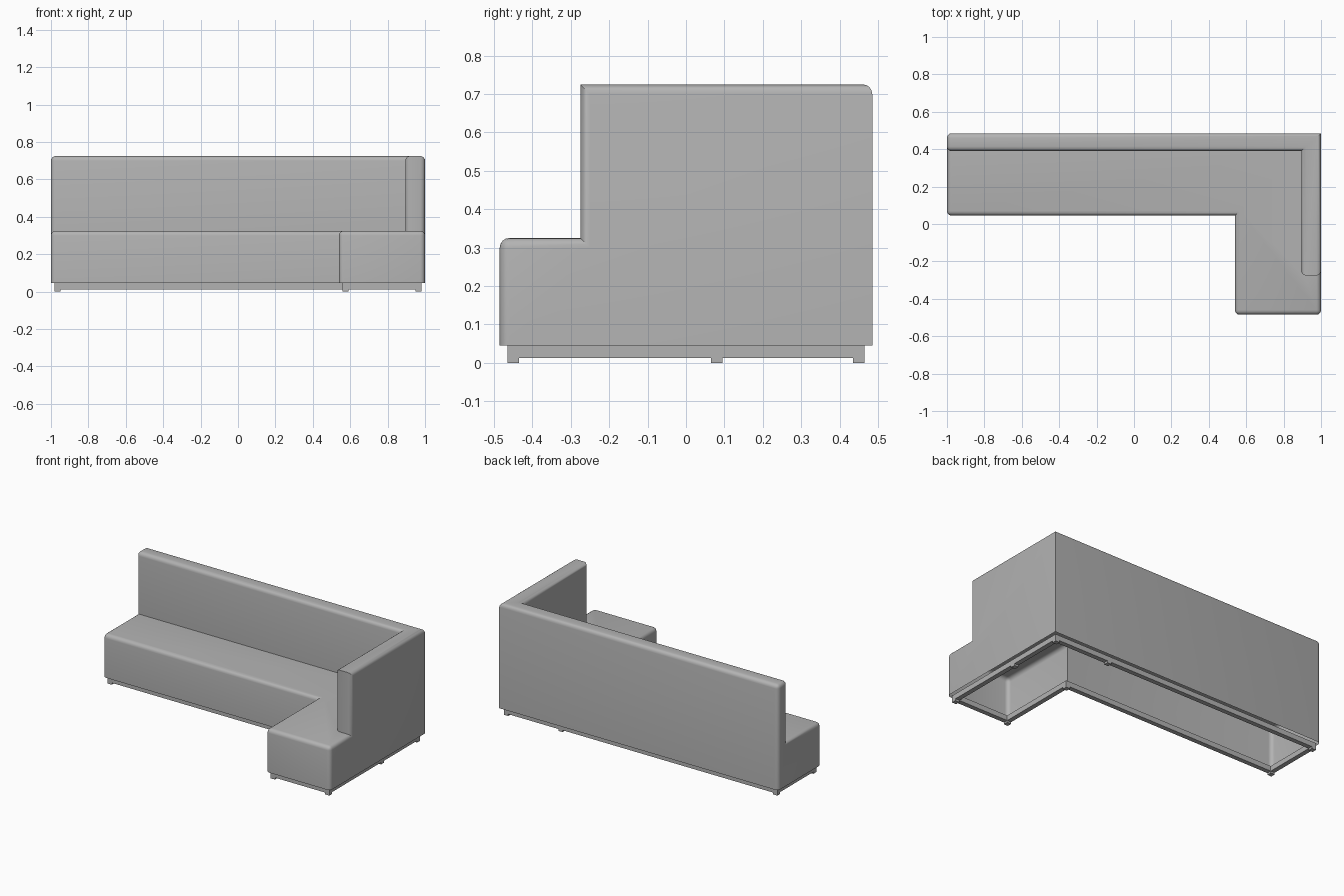
import bpy, bmesh, math

if "Cube" in bpy.data.objects:
    bpy.data.objects.remove(bpy.data.objects["Cube"])

grey = bpy.data.materials.new("soft grey")
grey.diffuse_color = (0.45, 0.45, 0.45, 1)
grey.use_nodes = True
grey.node_tree.nodes["Principled BSDF"].inputs["Base Color"].default_value = grey.diffuse_color


def add_object(name, bm, smooth=False):
    me = bpy.data.meshes.new(name)
    bm.to_mesh(me)
    bm.free()
    ob = bpy.data.objects.new(name, me)
    bpy.context.collection.objects.link(ob)
    me.materials.append(grey)
    if smooth:
        bpy.ops.object.select_all(action='DESELECT')
        ob.select_set(True)
        bpy.context.view_layer.objects.active = ob
        bpy.ops.object.shade_smooth_by_angle(angle=math.radians(35))
    return ob


# Upholstered shell: L-shaped seat and backrest from grid cells, open underneath
grid = [[-1, 0.54, 0.895, 1],
        [-0.485, -0.275, 0.045, 0.39, 0.485],
        [0.045, 0.325, 0.725]]


def filled(c):
    i, j, k = c
    if not (0 <= i < 3 and 0 <= j < 4 and 0 <= k < 2):
        return False
    if k == 0:                              # seat level
        return i >= 1 or j >= 2
    return j == 3 or (i == 2 and j >= 1)    # backrest level


bm = bmesh.new()
verts = {}


def vert(key):
    if key not in verts:
        verts[key] = bm.verts.new([grid[a][key[a]] for a in range(3)])
    return verts[key]


for c in [(i, j, k) for i in range(3) for j in range(4) for k in range(2)]:
    if not filled(c):
        continue
    for axis in range(3):
        for side in (0, 1):
            n = list(c)
            n[axis] += 2 * side - 1
            if filled(n) or n[2] < 0:
                continue
            u, v = (axis + 1) % 3, (axis + 2) % 3
            loop = []
            for du, dv in ((0, 0), (1, 0), (1, 1), (0, 1)):
                p = list(c)
                p[axis] += side
                p[u] += du
                p[v] += dv
                loop.append(vert(tuple(p)))
            bm.faces.new(loop if side else loop[::-1])
bm.normal_update()
bmesh.ops.dissolve_limit(bm, angle_limit=0.02, verts=bm.verts[:], edges=bm.edges[:])
bm.normal_update()


def is_rounded(e):
    if len(e.link_faces) != 2 or e.calc_face_angle_signed() < 0.1:
        return False
    a, b = e.verts[0].co, e.verts[1].co
    m = (a + b) / 2
    if m.x > 0.99 and m.y > 0.48:           # sharp rear corner
        return False
    if abs(m.y + 0.275) < 0.01 and m.z > 0.72:  # sharp end of side backrest
        return False
    return True


bmesh.ops.bevel(bm, geom=[e for e in bm.edges if is_rounded(e)], offset=0.025,
                offset_type='OFFSET', segments=4, profile=0.5, affect='EDGES',
                clamp_overlap=True)
add_object("sofa_shell", bm, smooth=True)


# Base frame: thin L-shaped rail set in under the shell
def l_outline(d):
    return [(-1 + d, 0.045 + d), (0.54 + d, 0.045 + d), (0.54 + d, -0.485 + d),
            (1 - d, -0.485 + d), (1 - d, 0.485 - d), (-1 + d, 0.485 - d)]


bm = bmesh.new()
rings = [[bm.verts.new((x, y, z)) for x, y in l_outline(d)]
         for d, z in ((0.02, 0.012), (0.02, 0.045), (0.05, 0.045), (0.05, 0.012))]
for r in range(4):
    a, b = rings[r], rings[(r + 1) % 4]
    for i in range(6):
        j = (i + 1) % 6
        bm.faces.new((a[i], a[j], b[j], b[i]))
bmesh.ops.recalc_face_normals(bm, faces=bm.faces[:])
add_object("base_frame", bm)

# Feet: small square pads at every corner of the frame
mid = l_outline(0.035)
spots = mid + [(mid[1][0], mid[4][1]), (mid[3][0], mid[1][1])]
for n, (x, y) in enumerate(spots):
    bm = bmesh.new()
    bmesh.ops.create_cube(bm, size=1)
    for v in bm.verts:
        v.co = (x + v.co.x * 0.03, y + v.co.y * 0.03, 0.0065 + v.co.z * 0.013)
    add_object(f"foot_{n + 1}", bm)
